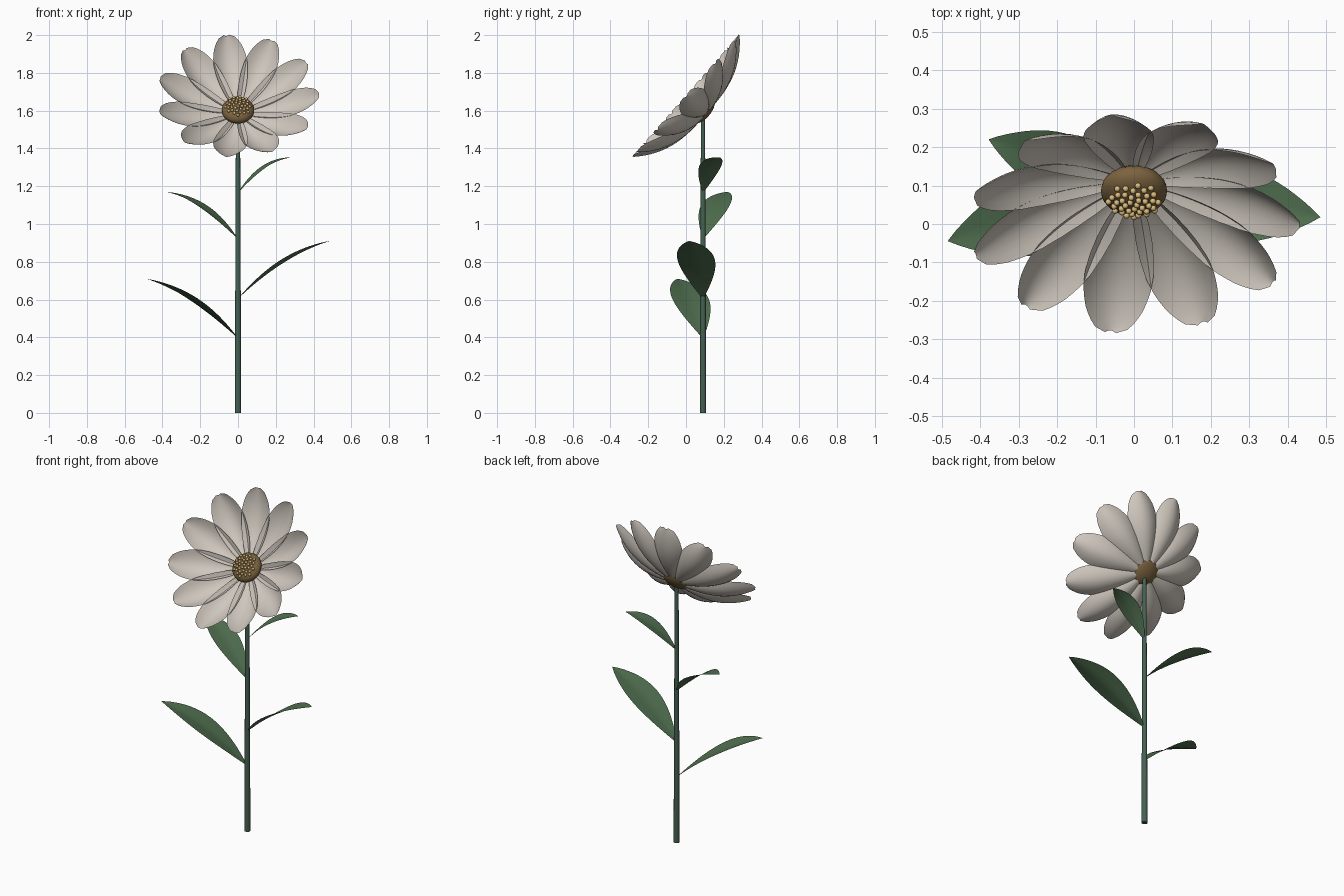
import bpy, bmesh, math
from mathutils import Matrix, Vector

if "Cube" in bpy.data.objects:
    bpy.data.objects.remove(bpy.data.objects["Cube"])


def material(name, rgb):
    m = bpy.data.materials.new(name)
    m.diffuse_color = (*rgb, 1)
    m.use_nodes = True
    m.node_tree.nodes["Principled BSDF"].inputs["Base Color"].default_value = m.diffuse_color
    return m


PETAL = material("petal_cream", (0.62, 0.57, 0.51))
LEAF = material("leaf_green", (0.08, 0.16, 0.08))
STEM = material("stem_green", (0.06, 0.12, 0.085))
DISC = material("disc_brown", (0.20, 0.125, 0.05))
POLLEN = material("pollen_gold", (0.72, 0.50, 0.20))


def finish(bm, name, mat, matrix=Matrix()):
    me = bpy.data.meshes.new(name)
    bm.to_mesh(me)
    bm.free()
    me.transform(matrix)
    me.shade_smooth()
    me.materials.append(mat)
    ob = bpy.data.objects.new(name, me)
    bpy.context.collection.objects.link(ob)
    return ob


def blade(name, mat, matrix, point, rows, cols):
    """Curved sheet: point(t, s) with t along the blade and s from -1 to 1 across."""
    bm = bmesh.new()
    grid = [[bm.verts.new(point(i / rows, 2 * j / cols - 1)) for j in range(cols + 1)]
            for i in range(rows + 1)]
    for a, b in zip(grid, grid[1:]):
        for j in range(cols):
            bm.faces.new((a[j], b[j], b[j + 1], a[j + 1]))
    bmesh.ops.remove_doubles(bm, verts=bm.verts, dist=1e-5)
    bmesh.ops.recalc_face_normals(bm, faces=bm.faces)
    return finish(bm, name, mat, matrix)


def interp(pts, t):
    for (a, p), (b, q) in zip(pts, pts[1:]):
        if t <= b:
            k = (t - a) / (b - a)
            return p + (q - p) * k
    return pts[-1][1]


# Stem: slim tapered tube
bm = bmesh.new()
bmesh.ops.create_cone(bm, cap_ends=True, segments=12, radius1=0.017, radius2=0.011,
                      depth=1.59, matrix=Matrix.Translation((0, 0.09, 0.795)))
stem = finish(bm, "stem", STEM)
bpy.context.view_layer.objects.active = stem
stem.select_set(True)
bpy.ops.object.shade_smooth_by_angle(angle=math.radians(40))

# Flower head frame: tilted towards the front
HEAD = Matrix.Translation((0, 0.09, 1.6)) @ Matrix.Rotation(math.radians(48.8), 4, 'X')

# Petals: eleven cupped blades curling up to the tip
WIDTH = [(0, 0.014), (0.12, 0.034), (0.25, 0.056), (0.38, 0.073), (0.5, 0.084), (0.62, 0.09),
         (0.72, 0.088), (0.82, 0.078), (0.9, 0.062), (0.96, 0.042), (1, 0.014)]


def petal_point(t, s):
    w = interp(WIDTH, t)
    r = 0.015 + 0.415 * t
    h = -0.025 + 0.14 * (r / 0.43) ** 3
    return Vector((r, w * s, h + 0.55 * w * s * s))


for i in range(11):
    turn = HEAD @ Matrix.Rotation(2 * math.pi * i / 11, 4, 'Z')
    blade(f"petal_{i + 1}", PETAL, turn, petal_point, 24, 10)

# Flower disc: flattened ball
bm = bmesh.new()
bmesh.ops.create_uvsphere(bm, u_segments=32, v_segments=16, radius=1)
finish(bm, "flower_disc", DISC,
       HEAD @ Matrix.Translation((0, 0, 0.005)) @ Matrix.Diagonal((0.086, 0.086, 0.046, 1)))

# Pollen beads: spiral over the dome
bm = bmesh.new()
N = 40
for i in range(N):
    r = 0.068 * math.sqrt((i + 0.5) / N)
    a = i * math.radians(137.508)
    h = 0.009 + 0.046 * math.sqrt(1 - (r / 0.086) ** 2)
    bmesh.ops.create_uvsphere(bm, u_segments=10, v_segments=6, radius=0.008,
                              matrix=Matrix.Translation((r * math.cos(a), r * math.sin(a), h)))
finish(bm, "pollen_beads", POLLEN, HEAD)

# Leaves: base height, direction, reach, rise, half width, arch
for i, (z, deg, reach, rise, half, arch) in enumerate([
        (0.395, 195.5, 0.503, 0.315, 0.100, 0.5),
        (0.605, -8.5, 0.490, 0.305, 0.100, 0.5),
        (0.920, 161.0, 0.400, 0.250, 0.080, 0.65),
        (1.165, 15.0, 0.300, 0.188, 0.060, 0.85)]):

    def leaf_point(t, s):
        w = half * max(0, math.sin(math.pi * t)) ** 0.9
        return Vector((reach * t, w * s,
                       rise * ((1 + arch) * t - arch * t * t) + 0.15 * w * abs(s)))

    place = Matrix.Translation((0, 0.09, z)) @ Matrix.Rotation(math.radians(deg), 4, 'Z')
    blade(f"leaf_{i + 1}", LEAF, place, leaf_point, 20, 6)
